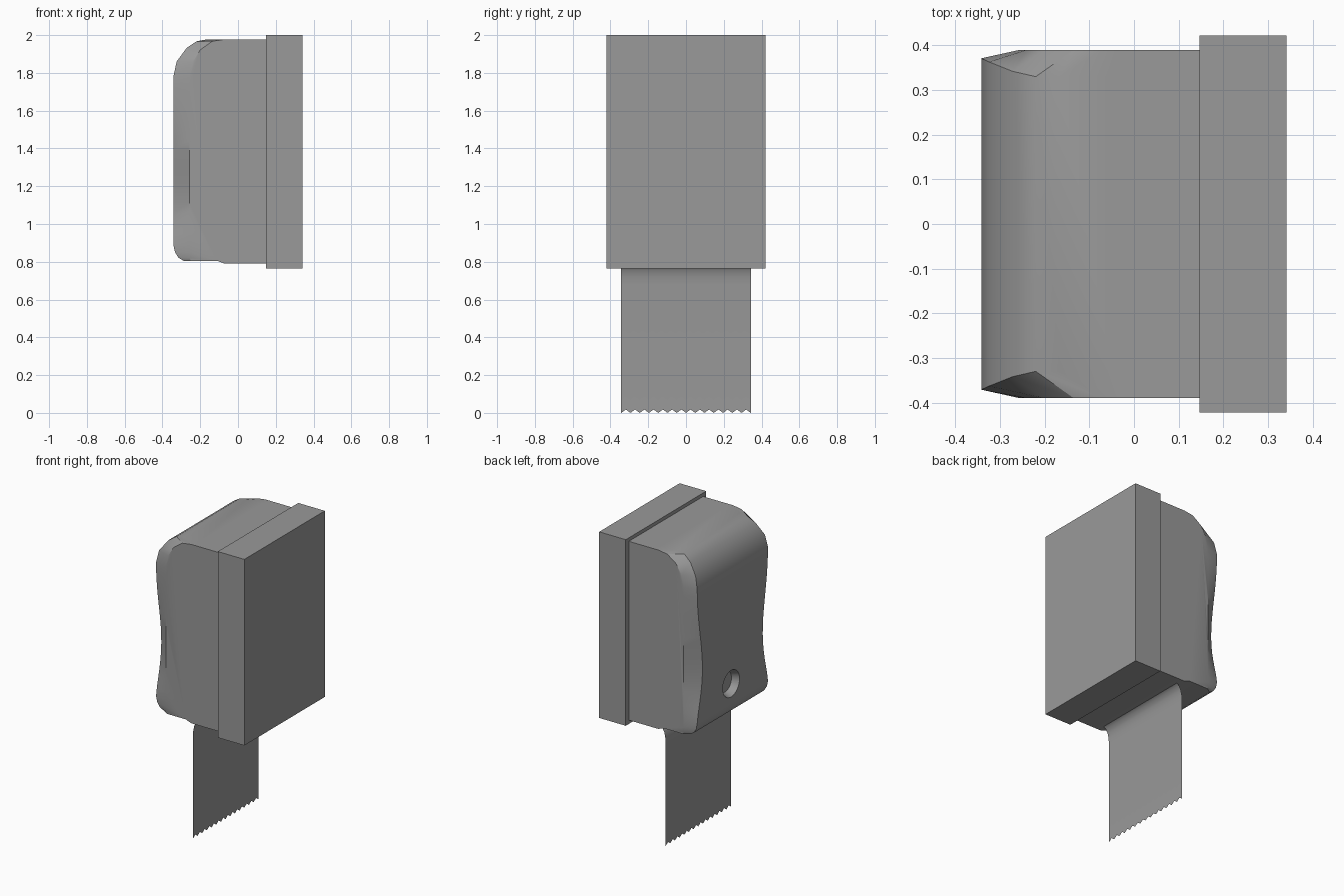
import bpy, bmesh, math

cube = bpy.data.objects.get("Cube")
if cube:
    bpy.data.objects.remove(cube, do_unlink=True)

grey = bpy.data.materials.new("mid_grey")
grey.use_nodes = True
GREY = (0.32, 0.32, 0.32, 1.0)
grey.diffuse_color = GREY
for node in grey.node_tree.nodes:
    if node.type == 'BSDF_PRINCIPLED':
        node.inputs["Base Color"].default_value = GREY


def make_object(name, bm):
    mesh = bpy.data.meshes.new(name)
    bm.to_mesh(mesh)
    bm.free()
    mesh.materials.append(grey)
    obj = bpy.data.objects.new(name, mesh)
    bpy.context.collection.objects.link(obj)
    return obj


def activate(obj):
    bpy.ops.object.select_all(action='DESELECT')
    obj.select_set(True)
    bpy.context.view_layer.objects.active = obj


def smooth(obj, angle=30):
    activate(obj)
    bpy.ops.object.shade_smooth_by_angle(angle=math.radians(angle))


# Back plate: a plain slab
X_SEAM, X_BACK = 0.147, 0.342
bm = bmesh.new()
bmesh.ops.create_cube(bm, size=1)
bmesh.ops.scale(bm, vec=(X_BACK - X_SEAM, 0.844, 1.235), verts=bm.verts)
bmesh.ops.translate(bm, vec=((X_BACK + X_SEAM) / 2, 0, 1.3825), verts=bm.verts)
make_object("back_plate", bm)

# Cover: stations of (face x, face z, face half width, side x, side z)
SIDE_Y = 0.39
TOP, FACE_X, EDGE_X = 1.977, -0.342, -0.256
stations = [
    (X_SEAM, TOP, 0.33, X_SEAM, TOP),
    (-0.05, TOP, 0.33, -0.03, TOP),
    (-0.167, TOP, 0.33, -0.07, TOP),
    (-0.22, 1.967, 0.33, -0.135, 1.968),
    (-0.272, 1.932, 0.342, -0.2, 1.922),
    (-0.325, 1.86, 0.363, -0.24, 1.855),
]
# the face pinches in at grip height
STEPS = 16
for i in range(STEPS + 1):
    u = 1 - i / STEPS
    z = 0.89 + 0.89 * u
    half = 0.371 - 0.055 * math.sin(math.pi * u ** 0.73) ** 2
    stations.append((FACE_X, z, half, EDGE_X, z))
# rounded lower lip, then the stepped underside
stations += [
    (-0.334, 0.852, 0.37, EDGE_X, 0.85),
    (-0.316, 0.822, 0.368, EDGE_X, 0.82),
    (-0.288, 0.805, 0.365, -0.25, 0.805),
    (-0.11, 0.805, 0.35, -0.11, 0.805),
    (-0.07, 0.79, 0.35, -0.07, 0.79),
    (X_SEAM, 0.79, 0.35, X_SEAM, 0.79),
]

bm = bmesh.new()
rings = []
for fx, fz, half, sx, sz in stations:
    section = ((sx, -SIDE_Y, sz), (fx, -half, fz), (fx, half, fz), (sx, SIDE_Y, sz))
    rings.append([bm.verts.new(p) for p in section])
for a, b in zip(rings, rings[1:] + rings[:1]):
    for k in range(3):
        bm.faces.new((a[k], a[k + 1], b[k + 1], b[k]))
for k in (0, 3):
    bm.faces.new([r[k] for r in rings])
bmesh.ops.recalc_face_normals(bm, faces=bm.faces)
cover = make_object("cover", bm)

# Lock recess: tapered round pocket cut into the cover face
DEPTH, OVER = 0.045, 0.02
RIM, FLOOR = 0.088, 0.068
bpy.ops.mesh.primitive_cone_add(
    vertices=32, radius1=RIM + (RIM - FLOOR) * OVER / DEPTH, radius2=FLOOR,
    depth=DEPTH + OVER, rotation=(0, math.pi / 2, 0),
    location=(FACE_X + (DEPTH - OVER) / 2, 0.015, 1.02))
cutter = bpy.context.object
cutter.name = "recess_cutter"
cutter.hide_render = True
cutter.data.materials.append(grey)
cut = cover.modifiers.new("lock_recess", 'BOOLEAN')
cut.operation = 'DIFFERENCE'
cut.solver = 'EXACT'
cut.object = cutter
activate(cover)
bpy.ops.object.modifier_apply(modifier=cut.name)
bpy.data.objects.remove(cutter, do_unlink=True)
smooth(cover)

# Paper sheet: curls out of the slot, hangs down, ends in a toothed edge
TEETH, HALF_WIDTH, TOOTH = 14, 0.343, 0.018
curl = [(-0.015, 0.798), (-0.045, 0.793), (-0.067, 0.778), (-0.081, 0.752),
        (-0.088, 0.72), (-0.091, 0.68), (-0.091, 0.0)]
bm = bmesh.new()
rows = []
for x, z in curl:
    row = []
    for i in range(2 * TEETH + 1):
        y = HALF_WIDTH * (i / TEETH - 1)
        notch = TOOTH if z == 0 and i % 2 else 0
        row.append(bm.verts.new((x, y, z + notch)))
    rows.append(row)
for a, b in zip(rows, rows[1:]):
    for i in range(2 * TEETH):
        bm.faces.new((a[i], b[i], b[i + 1], a[i + 1]))
smooth(make_object("paper_sheet", bm), 40)
